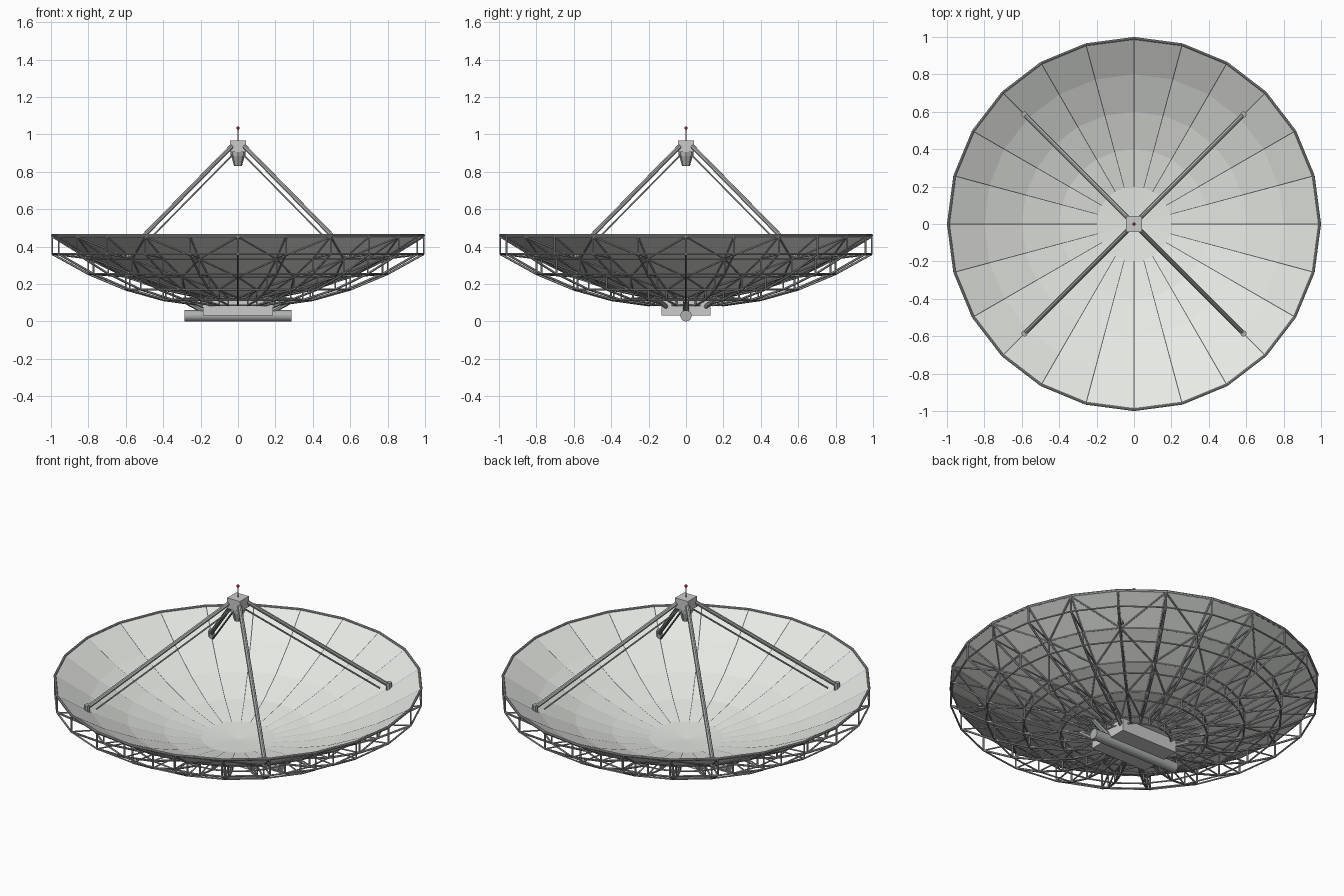
import bpy, bmesh, math
from mathutils import Vector, Matrix

if "Cube" in bpy.data.objects:
    bpy.data.objects.remove(bpy.data.objects["Cube"])

N = 24
RINGS = [0.2, 0.4, 0.6, 0.8, 0.993]


def surf(r):
    return 0.12 + 0.345 * r * r


def low(r):
    return surf(r) - 0.034 - 0.066 * r


def pt(r, i, z):
    a = 2 * math.pi * i / N
    return Vector((r * math.cos(a), r * math.sin(a), z))


def material(name, col):
    m = bpy.data.materials.new(name)
    m.diffuse_color = (*col, 1)
    m.use_nodes = True
    m.node_tree.nodes["Principled BSDF"].inputs["Base Color"].default_value = m.diffuse_color
    return m


steel = material("steel_grey", (0.42, 0.44, 0.43))
panel = material("panel_white", (0.80, 0.82, 0.78))
red = material("lamp_red", (0.45, 0.02, 0.03))


def finish(bm, name, mat=None):
    me = bpy.data.meshes.new(name)
    bm.to_mesh(me)
    bm.free()
    ob = bpy.data.objects.new(name, me)
    bpy.context.collection.objects.link(ob)
    if mat:
        me.materials.append(mat)
    return ob


def tube(bm, a, b, r, sides=6, r2=None):
    a, b = Vector(a), Vector(b)
    d = b - a
    m = Matrix.Translation((a + b) / 2) @ d.to_track_quat('Z', 'Y').to_matrix().to_4x4()
    bmesh.ops.create_cone(bm, cap_ends=True, segments=sides, radius1=r,
                          radius2=r if r2 is None else r2, depth=d.length, matrix=m)


def box(bm, lo, hi):
    lo, hi = Vector(lo), Vector(hi)
    m = Matrix.Translation((lo + hi) / 2) @ Matrix.Diagonal((*(hi - lo), 1))
    bmesh.ops.create_cube(bm, size=1, matrix=m)


# reflector dish: flat panels, five bands
bm = bmesh.new()
centre = bm.verts.new((0, 0, surf(0)))
prev = None
for r in RINGS:
    ring = [bm.verts.new(pt(r, i, surf(r))) for i in range(N)]
    for i in range(N):
        j = (i + 1) % N
        if prev:
            bm.faces.new((prev[i], ring[i], ring[j], prev[j]))
        else:
            bm.faces.new((centre, ring[i], ring[j]))
    prev = ring
dish = finish(bm, "reflector_dish", panel)
sol = dish.modifiers.new("thickness", 'SOLIDIFY')
sol.thickness = 0.005
sol.offset = -1

# radial rib trusses
bm = bmesh.new()
for i in range(N):
    for k, r in enumerate(RINGS):
        tube(bm, pt(r, i, surf(r) - 0.005), pt(r, i, low(r)), 0.005)
        if k:
            q = RINGS[k - 1]
            tube(bm, pt(q, i, surf(q) - 0.005), pt(r, i, surf(r) - 0.005), 0.006)
            tube(bm, pt(q, i, low(q)), pt(r, i, low(r)), 0.006)
            tube(bm, pt(q, i, surf(q) - 0.005), pt(r, i, low(r)), 0.0045)
finish(bm, "rib_trusses", steel)

# ring chords and zigzag bracing between ribs
bm = bmesh.new()
for i in range(N):
    for k, r in enumerate(RINGS):
        tube(bm, pt(r, i, surf(r) - 0.005), pt(r, i + 1, surf(r) - 0.005), 0.005)
        tube(bm, pt(r, i, low(r)), pt(r, i + 1, low(r)), 0.005)
        if k:
            q = RINGS[k - 1]
            s, e = (i, i + 1) if (i + k) % 2 else (i + 1, i)
            tube(bm, pt(q, s, surf(q) - 0.008), pt(r, e, surf(r) - 0.008), 0.0045)
finish(bm, "ring_bracing", steel)

# rim ring
bm = bmesh.new()
for i in range(N):
    tube(bm, pt(0.993, i, surf(0.993)), pt(0.993, i + 1, surf(0.993)), 0.007, 8)
finish(bm, "rim_ring", steel)

# four feed legs, each with a thin cable pipe and a foot
legs, pipes, feet = bmesh.new(), bmesh.new(), bmesh.new()
for sx in (-1, 1):
    for sy in (-1, 1):
        def c(d, z):
            return (sx * d, sy * d, z)
        tube(legs, c(0.585, 0.375), c(0.035, 0.935), 0.012, 8)
        tube(pipes, c(0.55, 0.362), c(0.03, 0.89), 0.005)
        tube(feet, c(0.585, 0.345), c(0.585, 0.392), 0.017, 8)
finish(legs, "feed_legs", steel)
finish(pipes, "cable_pipes", steel)
finish(feet, "leg_feet", steel)

# feed housing with tapered horn
bm = bmesh.new()
box(bm, (-0.042, -0.042, 0.905), (0.042, 0.042, 0.968))
finish(bm, "feed_housing")
bm = bmesh.new()
tube(bm, (0, 0, 0.885), (0, 0, 0.91), 0.041, 8)
tube(bm, (0, 0, 0.83), (0, 0, 0.885), 0.021, 8, 0.036)
finish(bm, "feed_horn", steel)

# beacon mast and lamp
bm = bmesh.new()
tube(bm, (0, 0, 0.965), (0, 0, 1.033), 0.004)
finish(bm, "beacon_mast", steel)
bm = bmesh.new()
bmesh.ops.create_uvsphere(bm, u_segments=10, v_segments=6, radius=0.009,
                          matrix=Matrix.Translation((0, 0, 1.034)))
finish(bm, "beacon_lamp", red)

# hub box under the dish
bm = bmesh.new()
box(bm, (-0.187, -0.13, 0.032), (0.187, 0.13, 0.108))
finish(bm, "hub_box")

# tilt axle along x
bm = bmesh.new()
tube(bm, (-0.285, 0, 0.03), (0.285, 0, 0.03), 0.03, 20)
axle = finish(bm, "tilt_axle", steel)
for p in axle.data.polygons:
    p.use_smooth = len(p.vertices) == 4

# hub struts to the rib trusses
bm = bmesh.new()
for sx in (-1, 1):
    tube(bm, (sx * 0.16, 0, 0.045), (sx * 0.29, 0, 0.115), 0.016, 8)
    for sy in (-1, 1):
        tube(bm, (sx * 0.15, sy * 0.09, 0.065), (sx * 0.26, sy * 0.15, 0.115), 0.012, 8)
finish(bm, "hub_struts", steel)
